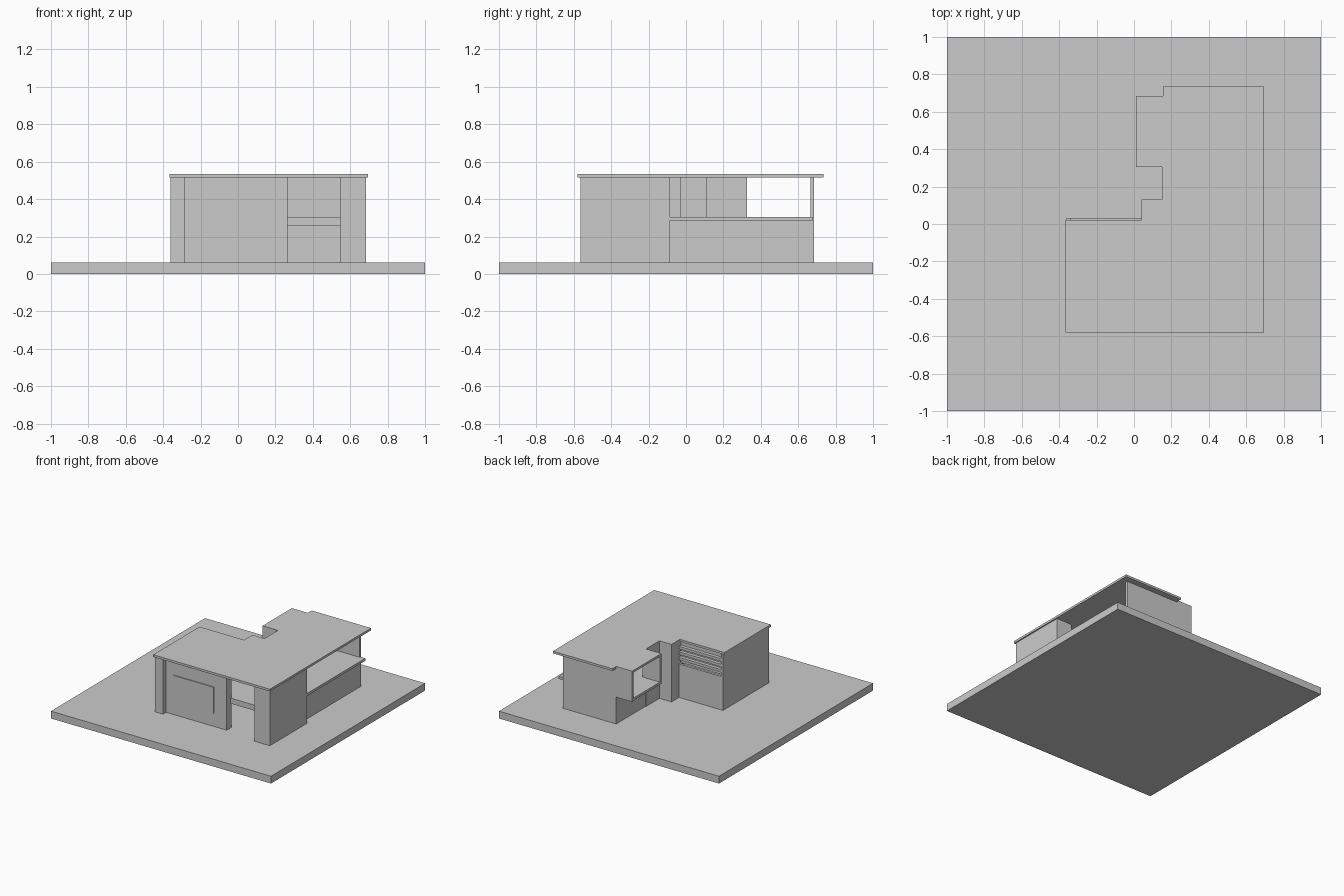
import bpy, bmesh

if "Cube" in bpy.data.objects:
    bpy.data.objects.remove(bpy.data.objects["Cube"])


def box(name, x0, x1, y0, y1, z0, z1):
    bm = bmesh.new()
    bmesh.ops.create_cube(bm, size=1)
    for v in bm.verts:
        v.co.x = x1 if v.co.x > 0 else x0
        v.co.y = y1 if v.co.y > 0 else y0
        v.co.z = z1 if v.co.z > 0 else z0
    return finish(name, bm)


def slab(name, outline, z0, z1):
    bm = bmesh.new()
    face = bm.faces.new([bm.verts.new((x, y, z0)) for x, y in outline])
    top = bmesh.ops.extrude_face_region(bm, geom=[face])["geom"]
    for v in top:
        if isinstance(v, bmesh.types.BMVert):
            v.co.z = z1
    bmesh.ops.recalc_face_normals(bm, faces=bm.faces)
    return finish(name, bm)


def finish(name, bm):
    me = bpy.data.meshes.new(name)
    bm.to_mesh(me)
    bm.free()
    ob = bpy.data.objects.new(name, me)
    bpy.context.collection.objects.link(ob)
    return ob


G, F0, F, C = 0.06, 0.285, 0.305, 0.515   # ground, floor underside, floor top, ceiling
T = 0.02                                 # wall thickness

# Ground plate and stepped flat roof
box("ground_plate", -1, 1, -1, 1, 0, G)
slab("roof", [(-.365, -.58), (.695, -.58), (.695, .735), (.155, .735), (.155, .685),
              (.01, .685), (.01, .305), (.15, .305), (.15, .13), (.04, .13),
              (.04, .022), (-.365, .022)], C, .533)

# Front: corner piers, main wall, raised window panel
box("front_left_pier", -.36, -.285, -.565, -.46, G, C)
box("front_right_pier", .545, .685, -.565, -.085, G, C)
box("front_wall", -.285, .265, -.525, -.46, G, C)
box("front_window_panel", -.215, .15, -.533, -.525, .17, .385)
box("entrance_beam", .265, .545, -.475, -.44, .26, F)

# Left side wall
box("left_wall", -.36, -.34, -.46, .033, G, C)

# Back of the left wing: solid lower wall with a louvred window above
box("left_wing_back_wall", -.34, .04, .033 - T, .033, G, .335)
box("louvre_backing", -.34, .04, -.01, .005, .335, C)
for i in range(3):
    z = .368 + i * .045
    box(f"louvre_{i + 1}", -.34, .04, .005, .033, z, z + .022)

# Stepped walls in the corner between the wings
box("step_wall_side", .04, .06, -.03, .13, G, C)
box("step_wall_back", .06, .17, .11, .13, G, C)
box("step_wall_upper", .15, .17, .13, .305, G, C)

# Ground floor of the back wing
box("back_wing_left_wall", .155, .175, .305, .665, G, F0)
box("back_wing_back_wall", .155, .64, .665, .685, G, F0)
box("back_wing_right_wall", .62, .64, -.085, .665, G, F0)

# Upper floor with side balcony and cantilevered open terrace
slab("upper_floor", [(.265, -.44), (.545, -.44), (.545, -.085), (.685, -.085),
                     (.685, .675), (.01, .675), (.01, .305), (.16, .305),
                     (.16, .12), (.05, .12), (.05, .025), (-.34, .025),
                     (-.34, -.46), (.265, -.46)], F0, F)
box("terrace_back_screen", .01, .64, .665, .685, F0 - .005, C)
box("terrace_inner_wall", .01, .17, .305, .325, F0, C)
